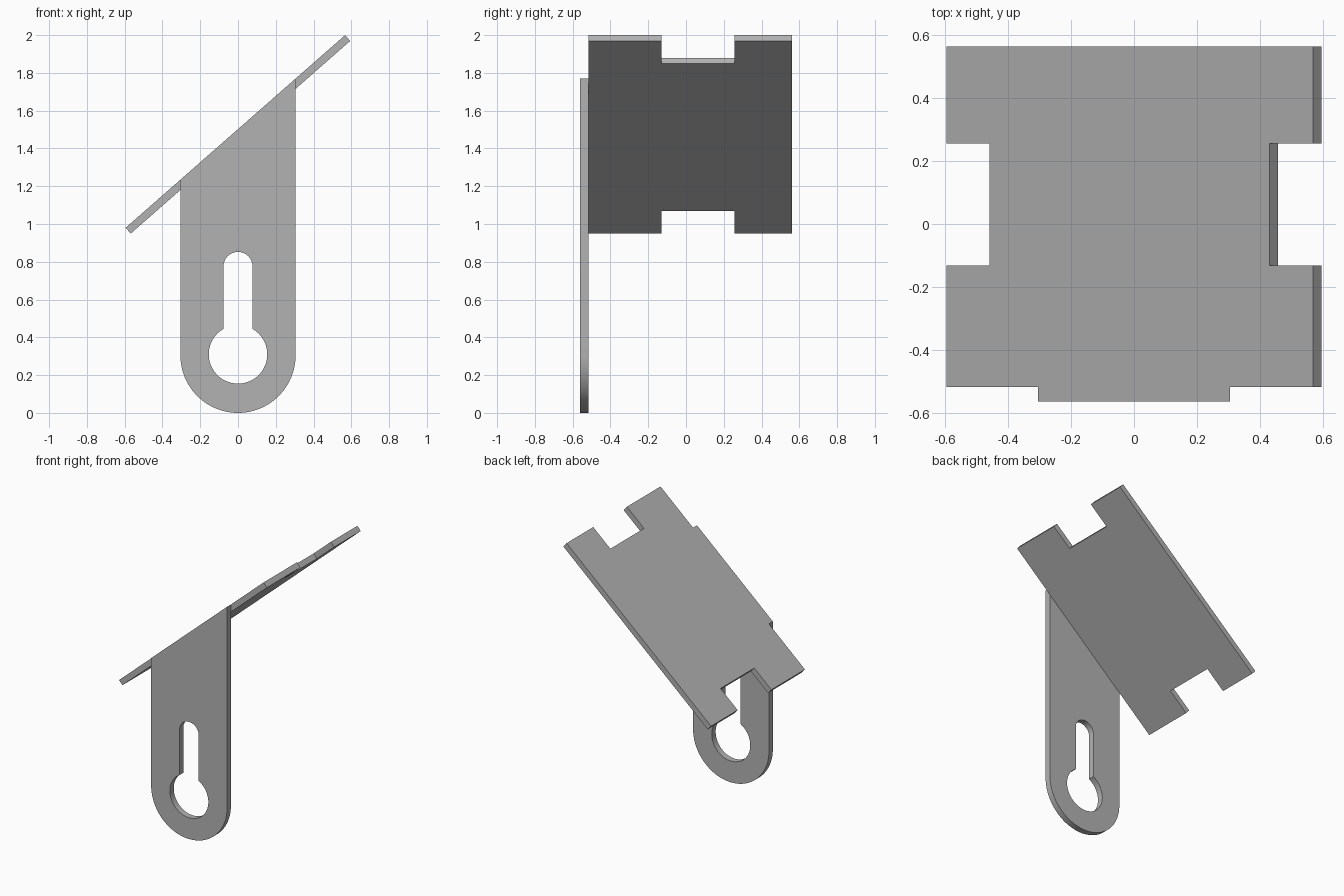
import bpy, bmesh
from math import sin, cos, pi, asin, atan2, hypot
from mathutils import Matrix, Vector

cube = bpy.data.objects.get("Cube")
if cube:
    bpy.data.objects.remove(cube, do_unlink=True)

# One plain grey metal
grey = bpy.data.materials.new("grey metal")
grey.use_nodes = True
colour = (0.45, 0.45, 0.45, 1)
grey.diffuse_color = colour
grey.node_tree.nodes["Principled BSDF"].inputs["Base Color"].default_value = colour


def arc(cz, r, start, end, n):
    """Points of an arc centred on x = 0 at height cz."""
    angles = [start + (end - start) * i / n for i in range(n + 1)]
    return [(r * cos(a), cz + r * sin(a)) for a in angles]


def sheet(name, loops, depth, matrix):
    """Flat outline with optional holes, extruded along local z."""
    bm = bmesh.new()
    edges = []
    for loop in loops:
        vs = [bm.verts.new((u, v, 0)) for u, v in loop]
        edges += [bm.edges.new((a, b)) for a, b in zip(vs, vs[1:] + vs[:1])]
    bmesh.ops.triangle_fill(bm, edges=edges, use_beauty=True, use_dissolve=False)
    geom = bmesh.ops.extrude_face_region(bm, geom=bm.faces[:], use_keep_orig=True)["geom"]
    top = [g for g in geom if isinstance(g, bmesh.types.BMVert)]
    bmesh.ops.translate(bm, verts=top, vec=(0, 0, depth))
    bmesh.ops.transform(bm, matrix=matrix, verts=bm.verts[:])
    bmesh.ops.recalc_face_normals(bm, faces=bm.faces[:])
    mesh = bpy.data.meshes.new(name)
    bm.to_mesh(mesh)
    bm.free()
    mesh.materials.append(grey)
    obj = bpy.data.objects.new(name, mesh)
    bpy.context.collection.objects.link(obj)
    bpy.ops.object.select_all(action="DESELECT")
    obj.select_set(True)
    bpy.context.view_layer.objects.active = obj
    bpy.ops.object.shade_smooth_by_angle(angle=pi / 6)
    return obj


# Shared layout: the sloping top line, sheet thickness and front/back limits
low, high = Vector((-0.595, 0.98)), Vector((0.567, 2.0))
rise, run = high.y - low.y, high.x - low.x
slope = rise / run
front, back, thick = -0.562, 0.562, 0.045
inner = front + thick

# Upright tab: rounded foot, sloping top, keyhole slot
half = 0.305
outline = arc(half, half, pi, 2 * pi, 48)
outline += [(x, low.y + (x - low.x) * slope) for x in (half, -half)]
hole_z, hole_r, slot_r, slot_z = 0.31, 0.155, 0.077, 0.775
neck = asin(slot_r / hole_r)
keyhole = arc(hole_z, hole_r, pi / 2 + neck, 2.5 * pi - neck, 48)
keyhole += arc(slot_z, slot_r, 0, pi, 24)
upright = Matrix.Translation((0, inner, 0)) @ Matrix.Rotation(pi / 2, 4, "X")
sheet("upright_tab", [outline, keyhole], thick, upright)

# Tilted plate: rectangle with a notch in each short end
length, notch = hypot(rise, run), 0.183
n0, n1 = -0.131, 0.256
plate = [(0, inner), (length, inner), (length, n0), (length - notch, n0),
         (length - notch, n1), (length, n1), (length, back), (0, back),
         (0, n1), (notch, n1), (notch, n0), (0, n0)]
tilt = Matrix.Translation((low.x, 0, low.y)) @ Matrix.Rotation(-atan2(rise, run), 4, "Y")
sheet("tilted_plate", [plate], -0.041, tilt)
